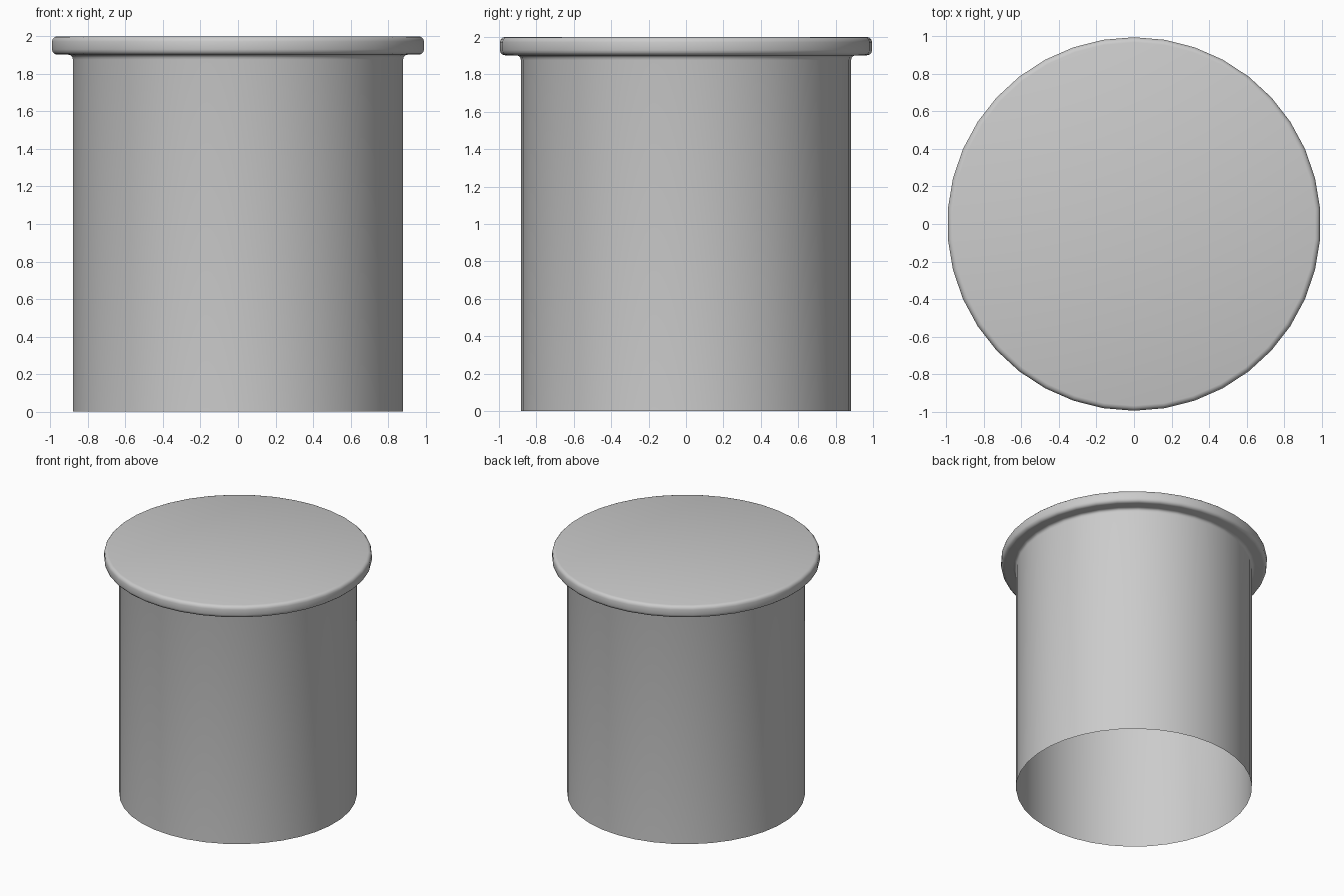
import bpy, bmesh, math

if "Cube" in bpy.data.objects:
    bpy.data.objects.remove(bpy.data.objects["Cube"])

SIDES = 38

# Half profile (radius, height): open tube wall, small fillet, rounded lid rim
profile = [(0.883, 0.0), (0.883, 1.876), (0.886, 1.889), (0.893, 1.898), (0.906, 1.902),
           (0.968, 1.902), (0.981, 1.906), (0.991, 1.916), (0.995, 1.93),
           (0.995, 1.972), (0.991, 1.986), (0.981, 1.996), (0.968, 2.0)]

# Revolve the profile into one continuous shell
bm = bmesh.new()
rings = []
for r, z in profile:
    ring = []
    for i in range(SIDES):
        a = math.pi / 2 + 2 * math.pi * i / SIDES
        ring.append(bm.verts.new((r * math.cos(a), r * math.sin(a), z)))
    rings.append(ring)
for low, high in zip(rings, rings[1:]):
    for i in range(SIDES):
        j = (i + 1) % SIDES
        bm.faces.new((low[i], low[j], high[j], high[i]))

# Flat lid top; the bottom stays open
bm.faces.new(rings[-1])

mesh = bpy.data.meshes.new("lidded_tube")
bm.to_mesh(mesh)
bm.free()
tube = bpy.data.objects.new("lidded_tube", mesh)
bpy.context.collection.objects.link(tube)
bpy.context.view_layer.objects.active = tube
tube.select_set(True)
bpy.ops.object.shade_smooth_by_angle(angle=math.radians(40))
